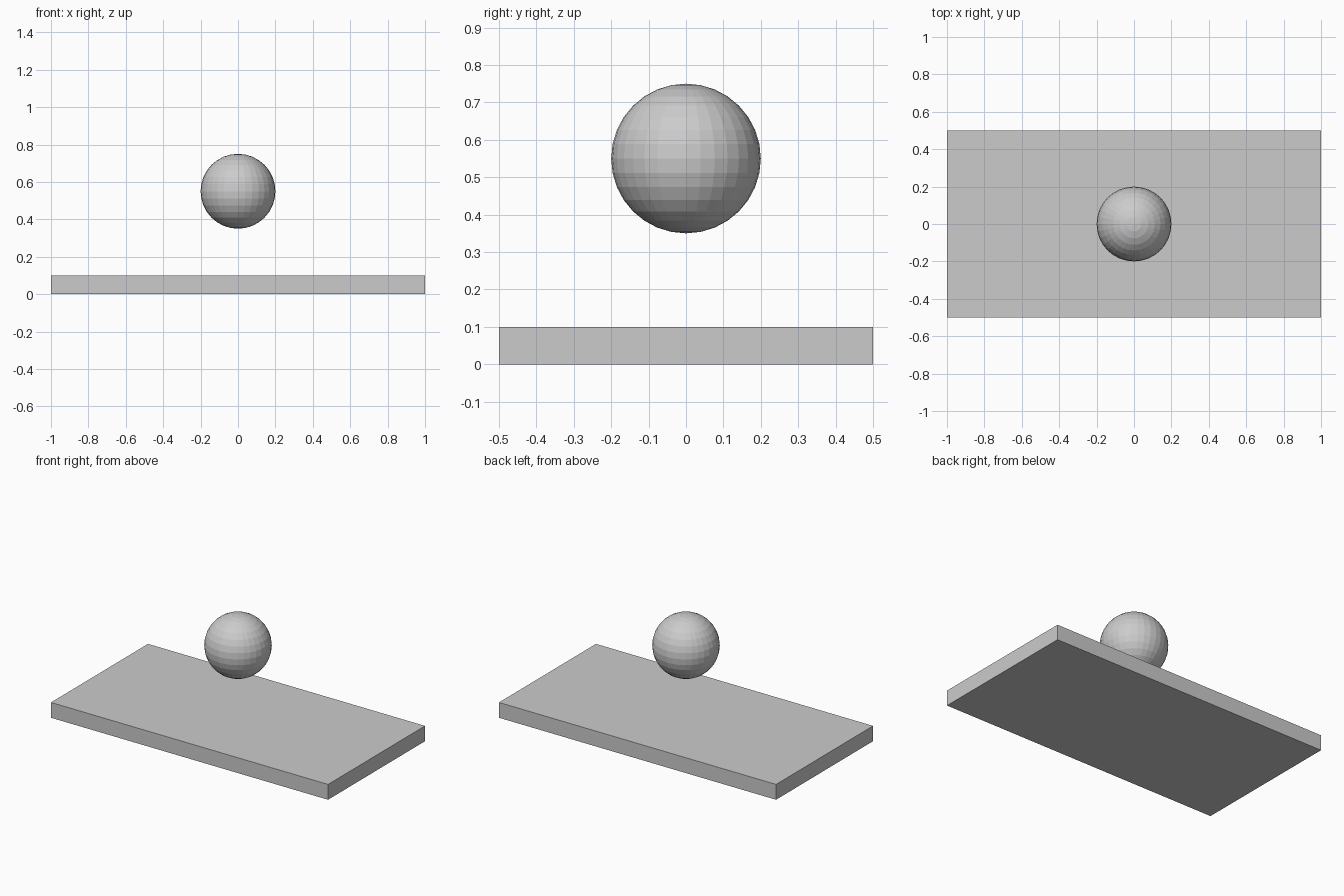
import bpy

if "Cube" in bpy.data.objects:
    bpy.data.objects.remove(bpy.data.objects["Cube"])

# Flat rectangular slab
bpy.ops.mesh.primitive_cube_add(size=1, location=(0, 0, 0.05))
slab = bpy.context.object
slab.name = "slab"
slab.scale = (2, 1, 0.1)
bpy.ops.object.transform_apply(location=False, rotation=False, scale=True)

# Faceted ball floating above the slab centre
bpy.ops.mesh.primitive_uv_sphere_add(segments=32, ring_count=16, radius=0.2, location=(0, 0, 0.55))
bpy.context.object.name = "ball"
